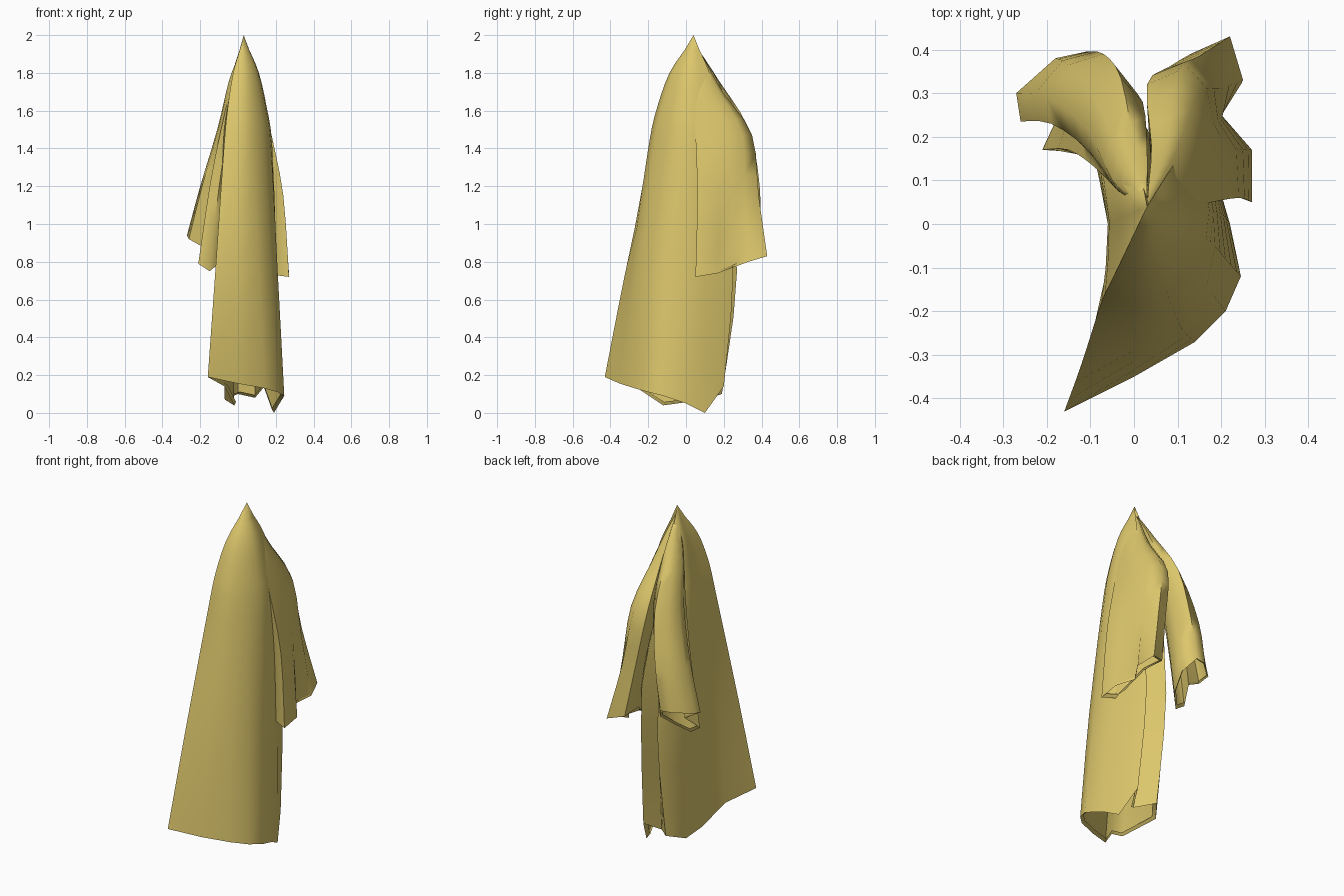
import bpy, bmesh
from mathutils import Vector

if "Cube" in bpy.data.objects:
    bpy.data.objects.remove(bpy.data.objects["Cube"])

APEX = Vector((0.03, 0.04, 2.0))

cloth = bpy.data.materials.new("mustard_cloth")
cloth.diffuse_color = (0.72, 0.57, 0.15, 1)
cloth.use_nodes = True
cloth.node_tree.nodes["Principled BSDF"].inputs["Base Color"].default_value = cloth.diffuse_color


def level(z, pts):
    return [Vector((x, y, z)) for x, y in pts]


def gather(ring, z, s):
    """Shrink a ring towards the hanging point at height z."""
    return [Vector((APEX.x + (p.x - APEX.x) * s, APEX.y + (p.y - APEX.y) * s, z)) for p in ring]


def catmull(a, b, c, d, t):
    return 0.5 * (2 * b + (c - a) * t + (2 * a - 5 * b + 4 * c - d) * t * t
                  + (3 * b - a - 3 * c + d) * t ** 3)


def drape(name, rings, tip, steps=3, lip=0.9):
    """Loft rings (hem first) to a point, with a small turned-in hem."""
    n = len(rings[0])
    rows = []
    for i in range(len(rings) - 1):
        a, b = rings[max(i - 1, 0)], rings[i]
        c, d = rings[i + 1], rings[min(i + 2, len(rings) - 1)]
        for s in range(steps):
            rows.append([catmull(a[k], b[k], c[k], d[k], s / steps) for k in range(n)])
    rows.append(rings[-1])
    mid = sum(rings[0], Vector()) / n
    rows.insert(0, [mid.lerp(p, lip) + Vector((0, 0, 0.012)) for p in rings[0]])
    bm = bmesh.new()
    vs = [[bm.verts.new(p) for p in r] for r in rows]
    for r, q in zip(vs, vs[1:]):
        for k in range(n):
            j = (k + 1) % n
            bm.faces.new((r[k], r[j], q[j], q[k]))
    top = bm.verts.new(tip)
    for k in range(n):
        bm.faces.new((vs[-1][k], vs[-1][(k + 1) % n], top))
    bmesh.ops.recalc_face_normals(bm, faces=bm.faces[:])
    me = bpy.data.meshes.new(name)
    bm.to_mesh(me)
    bm.free()
    ob = bpy.data.objects.new(name, me)
    bpy.context.collection.objects.link(ob)
    me.materials.append(cloth)
    bpy.ops.object.select_all(action='DESELECT')
    ob.select_set(True)
    bpy.context.view_layer.objects.active = ob
    bpy.ops.object.shade_smooth_by_angle(angle=1.2)
    return ob


# Robe body: broad front sheet, flat left side, two folds at the back
body_hem = [Vector(p) for p in [
    (-.16, -.43, .19), (0, -.35, .155), (.14, -.27, .13), (.21, -.20, .11), (.245, -.12, .09),
    (.22, 0, .05), (.19, .1, 0), (.14, .2, .14), (.09, .1, .08), (0, .19, .1),
    (-.07, .1, .07), (-.02, -.12, .04), (-.07, -.27, .14)]]
body_low = level(.75, [
    (-.12, -.32), (0, -.29), (.11, -.24), (.18, -.16), (.21, -.08), (.205, .02), (.19, .1),
    (.12, .25), (.08, .13), (0, .27), (-.09, .15), (-.04, -.07), (-.07, -.2)])
body_high = level(1.4, [
    (-.075, -.18), (0, -.2), (.08, -.17), (.14, -.1), (.175, -.04), (.182, .03), (.17, .1),
    (.13, .2), (.06, .1), (0, .2), (-.08, .14), (-.06, 0), (-.065, -.1)])
drape("robe_body", [body_hem, body_low, body_high, gather(body_high, 1.62, .8),
                    gather(body_high, 1.8, .53), gather(body_high, 1.92, .2)], APEX)

# Right sleeve
right_hem = [Vector(p) for p in [
    (.27, .05, .72), (.27, .17, .74), (.2, .25, .77), (.25, .33, .80),
    (.22, .43, .83), (.13, .39, .85), (.14, .25, .85), (.19, .08, .73)]]
right_mid = level(1.15, [(.24, .06), (.235, .17), (.2, .24), (.2, .31),
                         (.15, .385), (.08, .36), (.09, .25), (.17, .08)])
right_top = level(1.47, [(.178, .05), (.178, .14), (.17, .22), (.15, .3),
                         (.1, .35), (.03, .32), (.04, .2), (.12, .06)])
right_neck = level(1.7, [(.13, .04), (.13, .09), (.12, .135), (.1, .175),
                         (.08, .195), (.04, .18), (.04, .12), (.06, .04)])
drape("right_sleeve", [right_hem, right_mid, right_top, right_neck,
                       gather(right_neck, 1.86, .42)], APEX - Vector((0, 0, .04)))

# Left sleeve
left_hem = [Vector(p) for p in [
    (-.27, .3, .94), (-.26, .235, .92), (-.17, .255, .87), (-.21, .17, .79), (-.15, .17, .75),
    (-.09, .23, .8), (-.06, .33, .88), (-.11, .395, .95), (-.18, .38, .95)]]
left_mid = level(1.2, [(-.2, .29), (-.19, .23), (-.14, .23), (-.15, .17), (-.1, .15),
                       (-.05, .21), (-.025, .32), (-.07, .39), (-.15, .365)])
left_top = level(1.5, [(-.11, .22), (-.105, .17), (-.09, .15), (-.09, .13), (-.05, .12),
                       (0, .18), (.02, .28), (-.03, .335), (-.09, .29)])
left_neck = level(1.75, [(-.05, .1), (-.045, .09), (-.04, .08), (-.03, .07), (0, .08),
                         (.03, .12), (.03, .17), (0, .18), (-.03, .15)])
drape("left_sleeve", [left_hem, left_mid, left_top, left_neck,
                      gather(left_neck, 1.88, .4)], APEX - Vector((0, 0, .04)))
